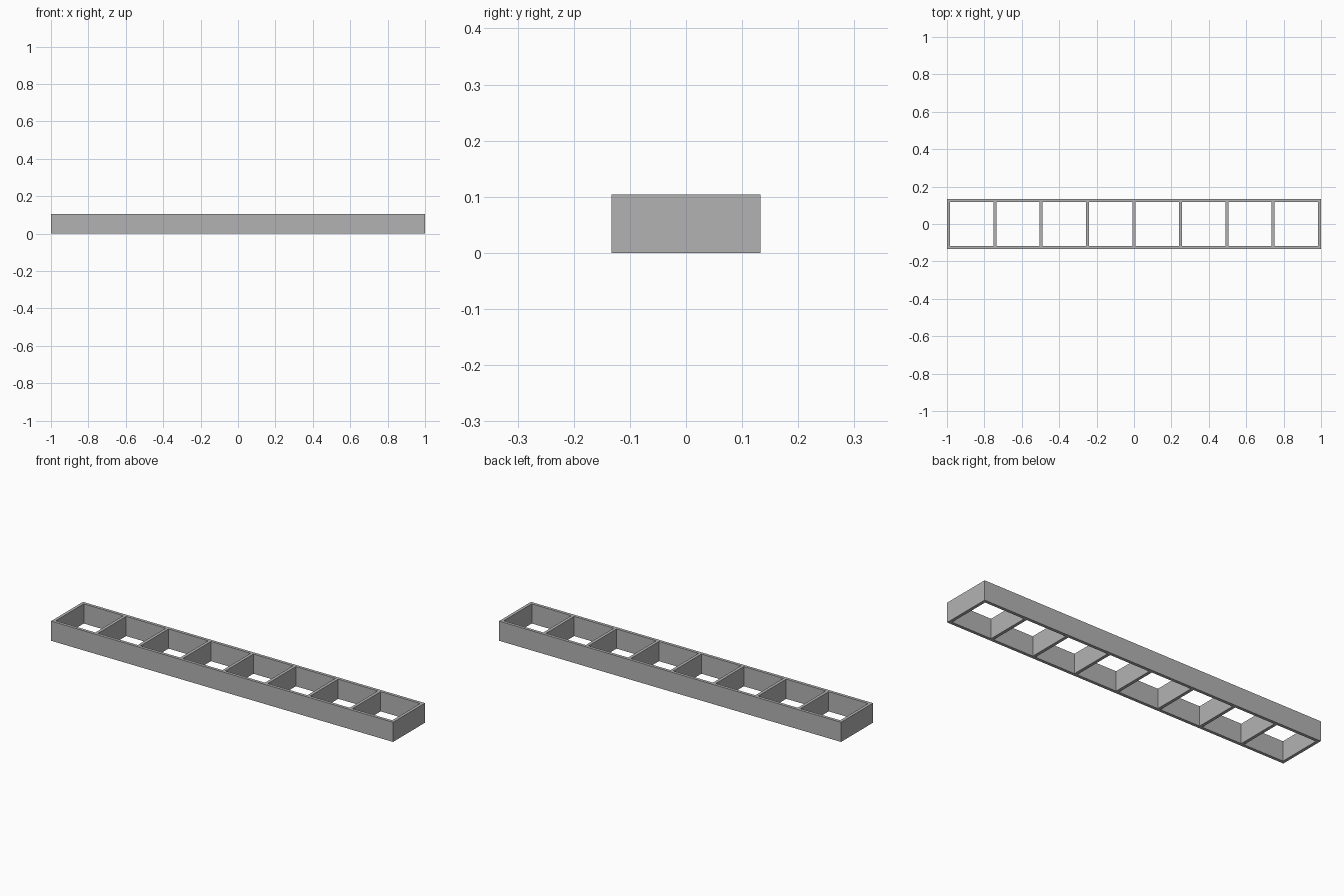
import bpy

cube = bpy.data.objects.get("Cube")
if cube:
    bpy.data.objects.remove(cube, do_unlink=True)

LENGTH, DEPTH, HEIGHT = 2.0, 0.266, 0.104
WALL = 0.016
CELLS = 8

grey = bpy.data.materials.new("plain grey")
grey.use_nodes = True
colour = (0.45, 0.45, 0.45, 1)
grey.diffuse_color = colour
grey.node_tree.nodes["Principled BSDF"].inputs["Base Color"].default_value = colour


def board(name, size, x=0, y=0):
    """Upright board standing on the ground."""
    bpy.ops.mesh.primitive_cube_add(size=1, location=(x, y, size[2] / 2))
    obj = bpy.context.object
    obj.name = name
    obj.scale = size
    bpy.ops.object.transform_apply(location=False, rotation=False, scale=True)
    obj.data.materials.append(grey)


# Long front and back boards
for name, side in (("front_board", -1), ("back_board", 1)):
    board(name, (LENGTH, WALL, HEIGHT), y=side * (DEPTH - WALL) / 2)

# End boards and evenly spaced dividers fitted between the long boards
pitch = (LENGTH - WALL) / CELLS
for i in range(CELLS + 1):
    name = {0: "right_end_board", CELLS: "left_end_board"}.get(i, f"divider_{i}")
    board(name, (WALL, DEPTH - 2 * WALL, HEIGHT), x=(i - CELLS / 2) * pitch)
